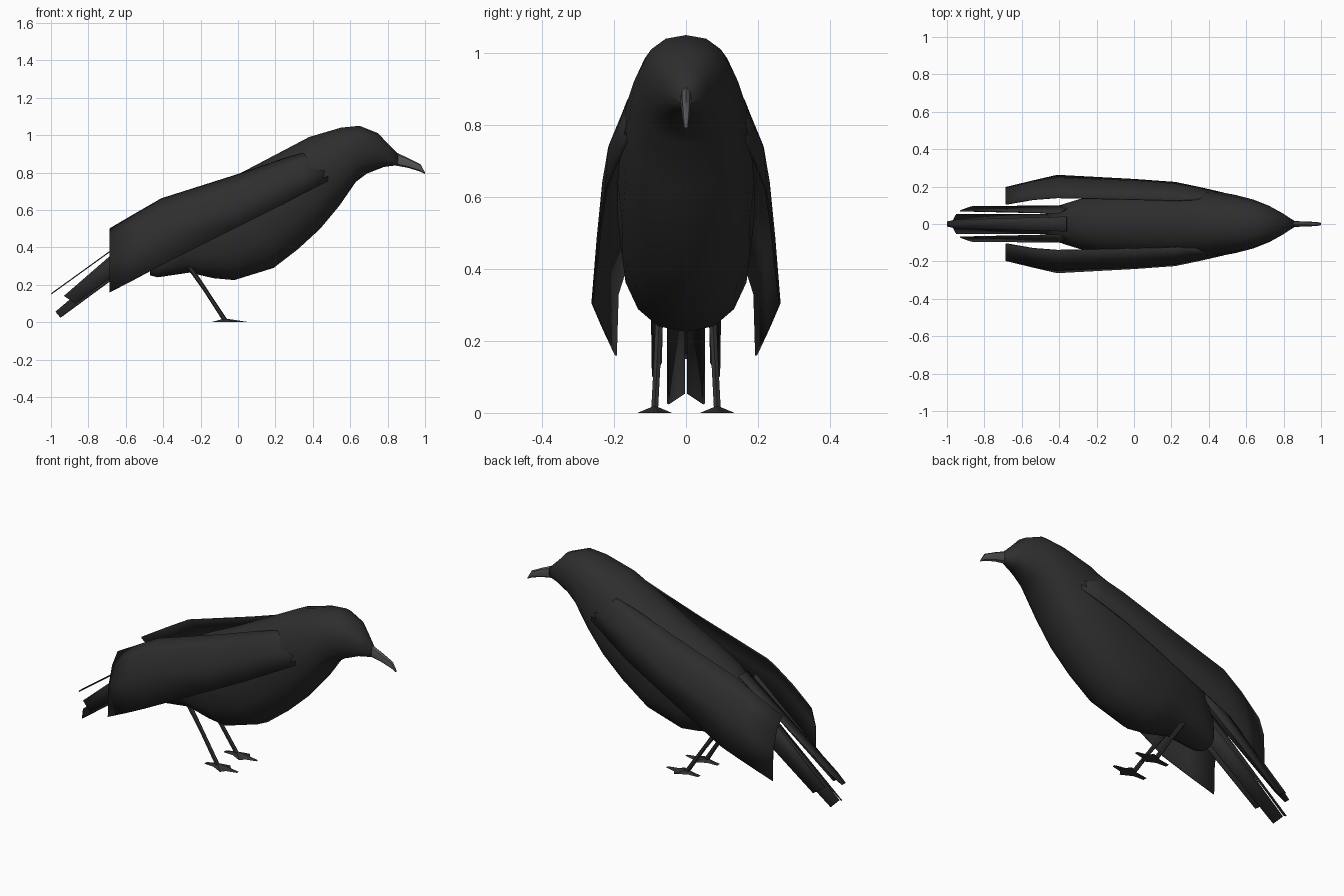
import bpy, bmesh, math
from mathutils import Vector

if "Cube" in bpy.data.objects:
    bpy.data.objects.remove(bpy.data.objects["Cube"])


def material(name, v):
    m = bpy.data.materials.new(name)
    m.diffuse_color = (v, v, v * 1.04, 1)
    m.use_nodes = True
    m.node_tree.nodes["Principled BSDF"].inputs["Base Color"].default_value = m.diffuse_color
    return m


PLUMAGE = material("plumage", 0.027)
HORN = material("horn", 0.09)
LEG = material("leg_skin", 0.03)


def make(name, verts, faces, mat, angle=40, thickness=0):
    me = bpy.data.meshes.new(name)
    me.from_pydata([tuple(v) for v in verts], [], faces)
    bm = bmesh.new()
    bm.from_mesh(me)
    bmesh.ops.remove_doubles(bm, verts=bm.verts, dist=1e-5)
    bmesh.ops.recalc_face_normals(bm, faces=bm.faces)
    bm.to_mesh(me)
    bm.free()
    ob = bpy.data.objects.new(name, me)
    bpy.context.collection.objects.link(ob)
    me.materials.append(mat)
    if thickness:
        mod = ob.modifiers.new("thickness", 'SOLIDIFY')
        mod.thickness = thickness
        mod.offset = 0
    bpy.ops.object.select_all(action='DESELECT')
    ob.select_set(True)
    bpy.context.view_layer.objects.active = ob
    bpy.ops.object.shade_smooth_by_angle(angle=math.radians(angle))
    return ob


def grid_faces(rows, n, closed=False):
    m = n if closed else n - 1
    return [(i * n + j, i * n + (j + 1) % n, (i + 1) * n + (j + 1) % n, (i + 1) * n + j)
            for i in range(rows - 1) for j in range(m)]


def loft(name, sections, mat, n=16, power=2.3, angle=40):
    """Sections: top x, top z, bottom x, bottom z, half width."""
    verts = []
    for tx, tz, bx, bz, w in sections:
        top, bot = Vector((tx, 0, tz)), Vector((bx, 0, bz))
        mid, up = (top + bot) / 2, (top - bot) / 2
        for k in range(n):
            a = 2 * math.pi * k / n
            c, s = math.cos(a), math.sin(a)
            verts.append(mid + up * math.copysign(abs(c) ** (2 / power), c)
                         + Vector((0, w * math.copysign(abs(s) ** (2 / power), s), 0)))
    r = len(sections)
    faces = grid_faces(r, n, True) + [tuple(range(n)), tuple(range((r - 1) * n, r * n))]
    return make(name, verts, faces, mat, angle)


# Body and head
loft("body", [
    (.855, .90, .855, .84, .018), (.80, .955, .78, .83, .06), (.75, 1.01, .69, .795, .098),
    (.65, 1.05, .63, .75, .13), (.55, 1.04, .54, .62, .155), (.38, .99, .44, .50, .18),
    (.20, .895, .32, .39, .19), (0, .79, .19, .29, .19), (-.17, .71, -.02, .225, .18),
    (-.30, .64, -.13, .235, .155), (-.40, .55, -.26, .265, .12),
    (-.46, .43, -.43, .24, .085), (-.475, .36, -.47, .25, .06)], PLUMAGE, angle=60)

# Beak
loft("beak", [
    (.84, .91, .84, .838, .016), (.91, .878, .91, .825, .014),
    (.975, .845, .975, .805, .011), (1.0, .80, 1.0, .792, .006)], HORN, n=8)

# Wing sections: x, then top, shoulder, side and lower edge as (y, z)
WING = [
    (-.685, (.105, .50), (.155, .44), (.19, .33), (.195, .16)),
    (-.54, (.13, .585), (.19, .525), (.225, .42), (.23, .235)),
    (-.41, (.14, .66), (.205, .60), (.245, .49), (.26, .305)),
    (0, (.13, .79), (.195, .735), (.23, .64), (.238, .51)),
    (.22, (.125, .865), (.18, .82), (.213, .74), (.222, .62)),
    (.35, (.13, .905), (.16, .87), (.188, .79), (.195, .69)),
    (.48, (.14, .86), (.15, .84), (.16, .81), (.165, .755)),
]
# Tail feathers: inner root, inner tip, outer tip, outer root
TAIL = {
    "middle_tail_feather": ((-.38, .005, .56), (-.975, .005, .055),
                            (-.95, .05, .025), (-.33, .052, .48)),
    "outer_tail_feather": ((-.40, .058, .60), (-.93, .07, .14),
                           (-.87, .092, .10), (-.33, .098, .50)),
}
# Foot outline around the ankle: x, y offset
FOOT = [(-.145, .012), (-.085, .015), (-.02, .048), (.0, .022), (.06, .008),
        (.06, -.008), (.0, -.022), (-.02, -.048), (-.085, -.015), (-.145, -.012)]

for side, s in (("left", 1), ("right", -1)):
    # Folded wing
    verts = [(r[0], s * y, z) for r in WING for y, z in r[1:]]
    make(side + "_wing", verts, grid_faces(len(WING), 4), PLUMAGE, 45, .006)

    # Side tail feathers
    for name, pts in TAIL.items():
        make(side + "_" + name, [(x, s * y, z) for x, y, z in pts],
             [(0, 1, 2, 3)], PLUMAGE, 30, .006)

    # Leg
    verts = []
    for x, y, z, rx, ry in ((-.29, .07, .34, .018, .014), (-.17, .079, .165, .013, .011),
                            (-.07, .087, .012, .015, .011)):
        verts += [(x + rx * math.cos(k * math.pi / 3), s * y + ry * math.sin(k * math.pi / 3), z)
                  for k in range(6)]
    make(side + "_leg", verts,
         grid_faces(3, 6, True) + [tuple(range(6)), tuple(range(12, 18))], LEG)

    # Foot rising to the ankle
    n = len(FOOT)
    verts = [(x, s * .087 + y, 0) for x, y in FOOT] + [(-.07, s * .087, .02)]
    make(side + "_foot", verts,
         [(k, (k + 1) % n, n) for k in range(n)] + [tuple(range(n))], LEG, 20)

# Flat central tail feather
make("central_tail_feather",
     [(-.36, -.04, .612), (-.36, .04, .612), (-.94, .024, .194), (-.998, .014, .152),
      (-.998, -.014, .152), (-.94, -.024, .194)],
     [(0, 1, 2, 3, 4, 5)], PLUMAGE, 30, .006)
